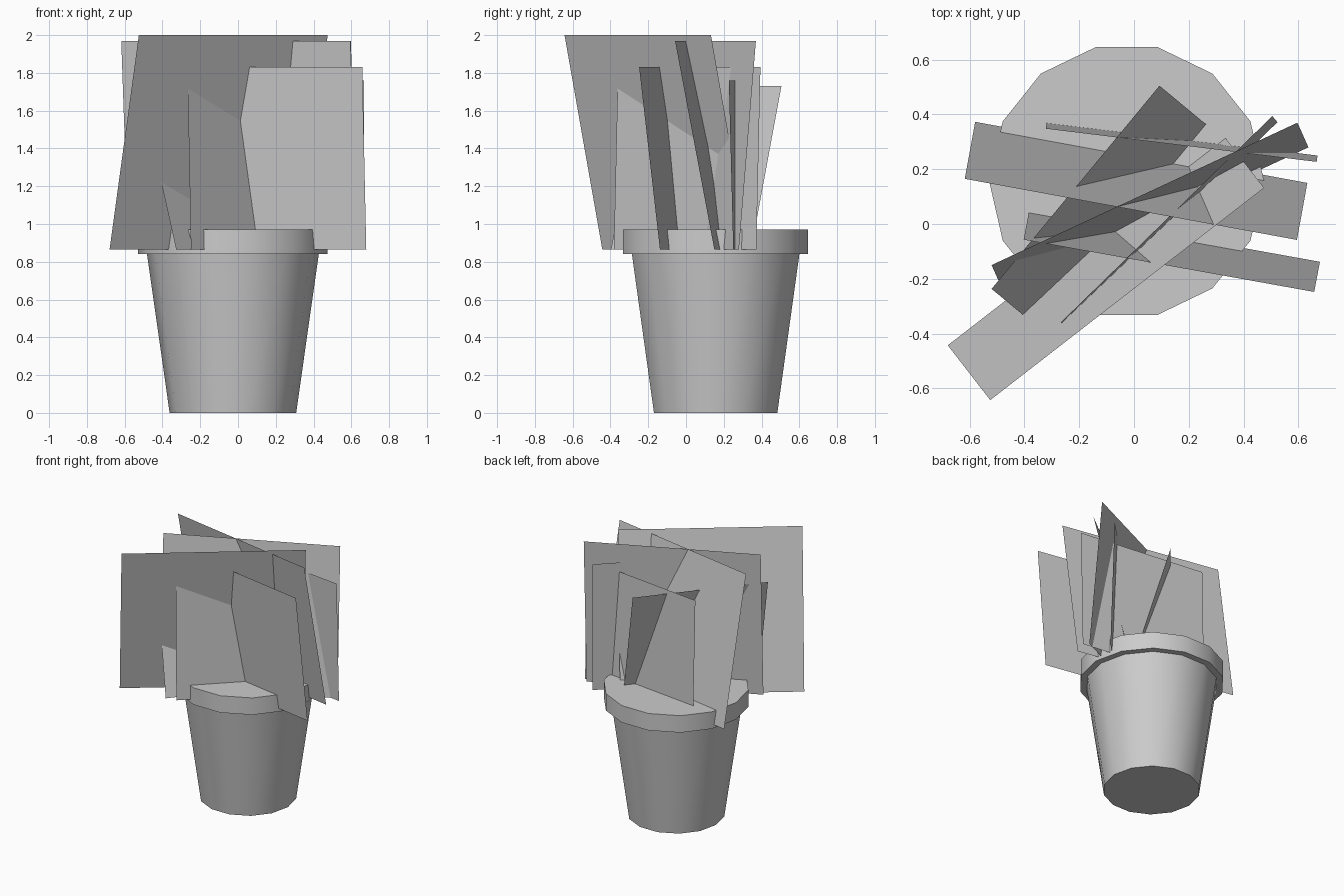
import bpy, bmesh, math

if "Cube" in bpy.data.objects:
    bpy.data.objects.remove(bpy.data.objects["Cube"])

SIDES = 14
CX, CY = -0.027, 0.157
LEAF_BASE = 0.865


def new_object(name, bm):
    mesh = bpy.data.meshes.new(name)
    bm.to_mesh(mesh)
    bm.free()
    ob = bpy.data.objects.new(name, mesh)
    bpy.context.collection.objects.link(ob)
    return ob


def lathe(name, profile, cap_ends):
    """Stack rings of (radius, z) into a turned shape."""
    bm = bmesh.new()
    rings = []
    for r, z in profile:
        rings.append([bm.verts.new((CX + r * math.cos(math.tau * i / SIDES),
                                    CY + r * math.sin(math.tau * i / SIDES), z))
                      for i in range(SIDES)])
    for lo, hi in zip(rings, rings[1:]):
        for i in range(SIDES):
            j = (i + 1) % SIDES
            bm.faces.new((lo[i], lo[j], hi[j], hi[i]))
    if cap_ends:
        bm.faces.new(rings[0][::-1])
        bm.faces.new(rings[-1])
    return new_object(name, bm)


def leaf(name, a, b, shift, top):
    """Flat leaf card: top edge a-b, bottom edge moved sideways by shift."""
    bm = bmesh.new()
    low = [(p[0] + shift[0], p[1] + shift[1], LEAF_BASE) for p in (a, b)]
    pts = [low[0], low[1], (*b, top), (*a, top)]
    bm.faces.new([bm.verts.new(p) for p in pts])
    return new_object(name, bm)


# Tapered pot with an overhanging rim, filled level at the top
pot = lathe("pot", [(0.335, 0), (0.455, 0.842), (0.502, 0.842), (0.502, 0.97)], True)
bpy.context.view_layer.objects.active = pot
pot.select_set(True)
bpy.ops.object.shade_smooth_by_angle(angle=math.radians(35))

# Leaf cards: top edge start, top edge end, bottom offset, top height
leaves = [
    ((-0.525, -0.643), (0.475, 0.132), (-0.155, 0.20), 2.0),
    ((-0.618, 0.165), (0.595, -0.058), (0.038, 0.208), 1.97),
    ((-0.52, -0.15), (0.597, 0.37), (0.04, -0.09), 1.97),
    ((-0.403, -0.057), (0.658, -0.248), (0.021, 0.11), 1.83),
    ((-0.268, -0.36), (0.505, 0.394), (0.019, -0.022), 1.83),
    ((-0.322, 0.348), (0.667, 0.227), (0.003, 0.023), 1.76),
    ((-0.52, -0.237), (0.093, 0.505), (0.193, -0.16), 1.73),
]
for i, spec in enumerate(leaves, 1):
    leaf(f"leaf_{i}", *spec)
